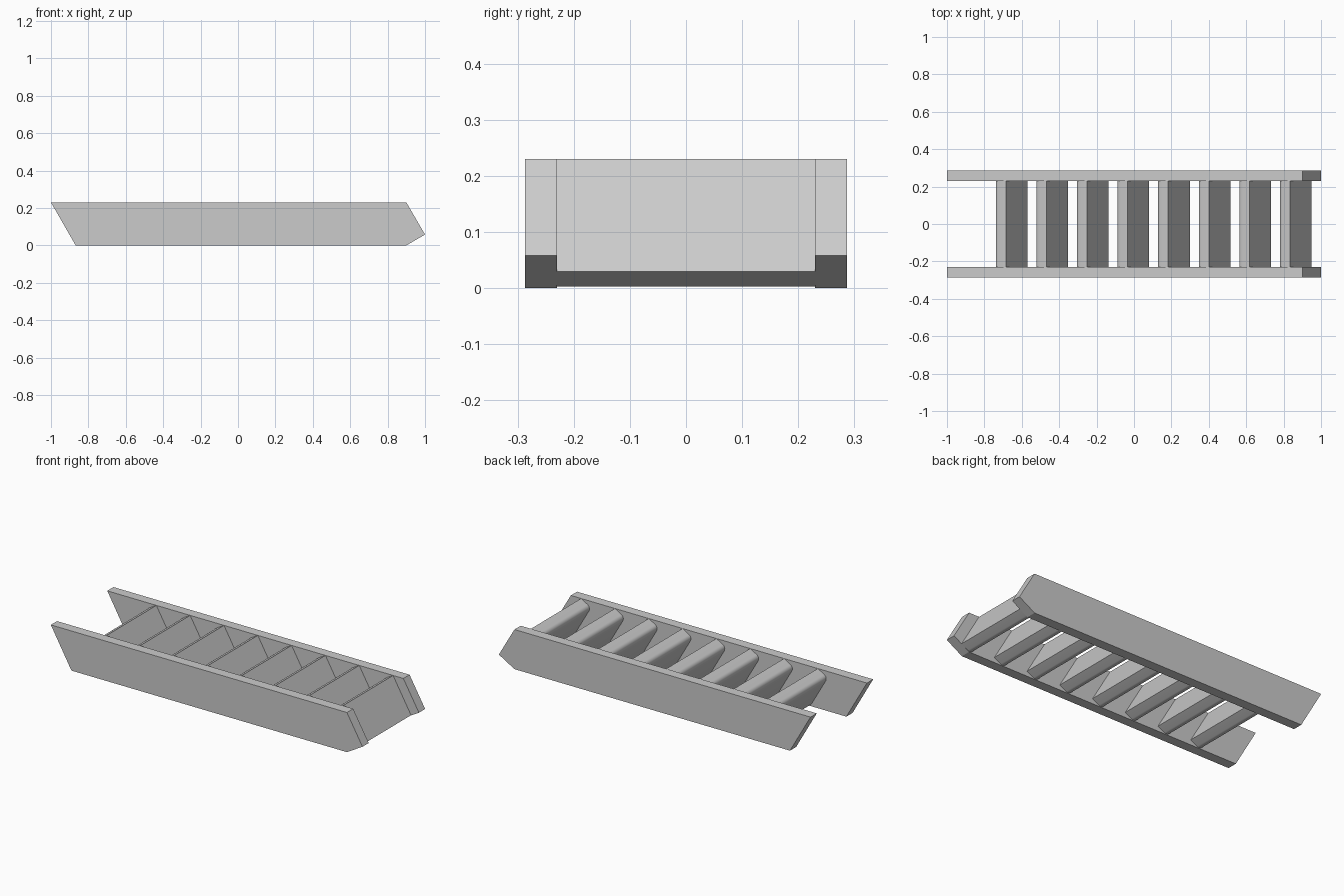
import bpy
import bmesh
from math import cos, sin, pi, radians
from mathutils import Vector

cube = bpy.data.objects.get("Cube")
if cube:
    bpy.data.objects.remove(cube, do_unlink=True)

grey = bpy.data.materials.new("light grey")
grey.use_nodes = True
colour = (0.6, 0.6, 0.6, 1)
grey.diffuse_color = colour
grey.node_tree.nodes["Principled BSDF"].inputs["Base Color"].default_value = colour


def extrude_profile(name, profile, y0, y1):
    """Solid from an (x, z) outline, swept along y."""
    bm = bmesh.new()
    face = bm.faces.new([bm.verts.new((x, y0, z)) for x, z in profile])
    swept = bmesh.ops.extrude_face_region(bm, geom=[face])["geom"]
    verts = [v for v in swept if isinstance(v, bmesh.types.BMVert)]
    bmesh.ops.translate(bm, vec=(0, y1 - y0, 0), verts=verts)
    bmesh.ops.recalc_face_normals(bm, faces=bm.faces)
    mesh = bpy.data.meshes.new(name)
    bm.to_mesh(mesh)
    bm.free()
    mesh.materials.append(grey)
    obj = bpy.data.objects.new(name, mesh)
    bpy.context.collection.objects.link(obj)
    return obj


INNER, OUTER, HEIGHT = 0.23, 0.287, 0.23

# Side rails with slanted ends
rail = [(-1, HEIGHT), (-0.868, 0), (0.9, 0), (1, 0.058), (0.9, HEIGHT)]
extrude_profile("front_rail", rail, -OUTER, -INNER)
extrude_profile("back_rail", rail, INNER, OUTER)

# Sloped tread section: flat walking face, rounded corners on the rear
LENGTH, FLAT, RADIUS, PITCH = 0.231, 0.047, 0.026, 0.217
down = Vector((cos(radians(60)), -sin(radians(60))))
rear = Vector((-cos(radians(30)), -sin(radians(30))))


def tread_profile(x):
    top = Vector((x, HEIGHT))
    points = [top, top + down * LENGTH]
    low = top + down * (LENGTH - RADIUS) + rear * FLAT
    high = top + down * RADIUS + rear * FLAT
    steps = 8
    for centre, start in ((low, 0), (high, pi / 2)):
        for i in range(steps + 1):
            a = start + i / steps * pi / 2
            points.append(centre + RADIUS * (cos(a) * down + sin(a) * rear))
    return points


for i in range(8):
    tread = extrude_profile(f"tread_{i + 1}", tread_profile(-0.685 + i * PITCH),
                            -INNER, INNER)
    bpy.ops.object.select_all(action="DESELECT")
    tread.select_set(True)
    bpy.context.view_layer.objects.active = tread
    bpy.ops.object.shade_smooth_by_angle(angle=radians(30))
